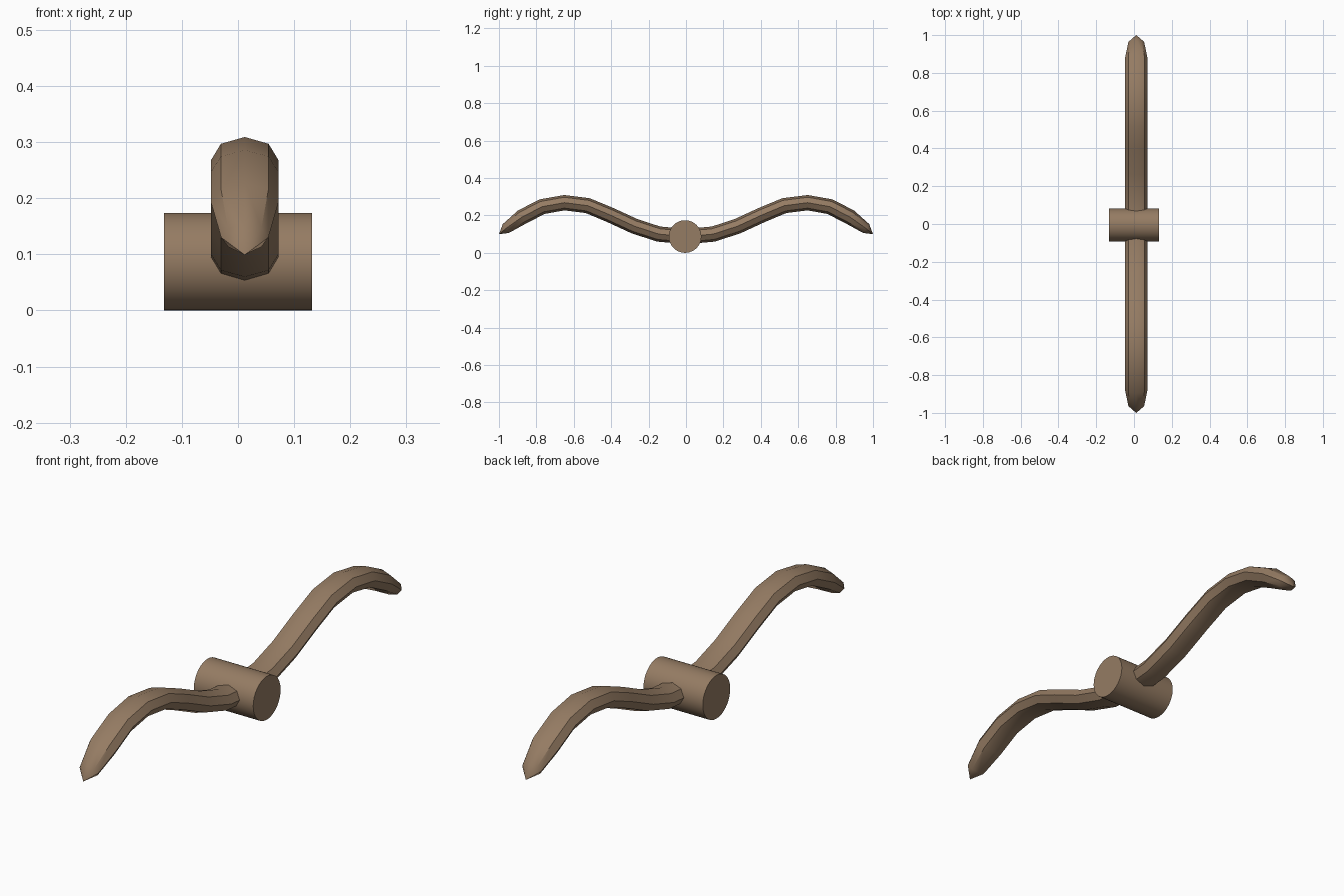
import bpy, bmesh, math
from mathutils import Vector

if "Cube" in bpy.data.objects:
    bpy.data.objects.remove(bpy.data.objects["Cube"])

wood = bpy.data.materials.new("warm brown")
wood.diffuse_color = (0.30, 0.20, 0.125, 1)
wood.use_nodes = True
wood.node_tree.nodes["Principled BSDF"].inputs["Base Color"].default_value = wood.diffuse_color


def finish(obj, angle):
    obj.data.materials.append(wood)
    bpy.ops.object.select_all(action='DESELECT')
    obj.select_set(True)
    bpy.context.view_layer.objects.active = obj
    bpy.ops.object.shade_smooth_by_angle(angle=math.radians(angle))


# Hub: round bar lying along x
bpy.ops.mesh.primitive_cylinder_add(vertices=48, radius=0.087, depth=0.264,
                                    location=(0, -0.005, 0.087),
                                    rotation=(0, math.pi / 2, 0))
hub = bpy.context.object
hub.name = "hub"
finish(hub, 30)

# Arms: one octagonal swept bar through the hub; half path as (y, z, scale)
half = [(0.145, 0.100, 1), (0.275, 0.142, 1), (0.405, 0.202, 1),
        (0.525, 0.252, 1), (0.650, 0.268, 1), (0.768, 0.247, 1),
        (0.876, 0.192, 1), (0.963, 0.130, 0.70)]
path = [(-y, z, s) for y, z, s in reversed(half)] + [(0, 0.087, 1)] + half
X0, HALF_W, HALF_T, SIDES = 0.012, 0.060, 0.041, 8

bm = bmesh.new()
rings = []
for i, (y, z, s) in enumerate(path):
    a, b = path[max(i - 1, 0)], path[min(i + 1, len(path) - 1)]
    t = Vector((0, b[0] - a[0], b[1] - a[1])).normalized()
    up = Vector((0, -t.z, t.y))
    ring = []
    for k in range(SIDES):
        ang = math.tau * k / SIDES
        p = Vector((X0 + HALF_W * s * math.cos(ang), y, z))
        ring.append(bm.verts.new(p + up * HALF_T * s * math.sin(ang)))
    rings.append(ring)
for r, q in zip(rings, rings[1:]):
    for k in range(SIDES):
        n = (k + 1) % SIDES
        bm.faces.new((r[k], r[n], q[n], q[k]))

# Blunt pointed tips
for ring, side in ((rings[0], -1), (rings[-1], 1)):
    tip = bm.verts.new((X0, side * 1.0, 0.099))
    for k in range(SIDES):
        bm.faces.new((ring[k], ring[(k + 1) % SIDES], tip))
bmesh.ops.recalc_face_normals(bm, faces=bm.faces)
mesh = bpy.data.meshes.new("curved_arms")
bm.to_mesh(mesh)
bm.free()
arms = bpy.data.objects.new("curved_arms", mesh)
bpy.context.collection.objects.link(arms)
finish(arms, 40)
